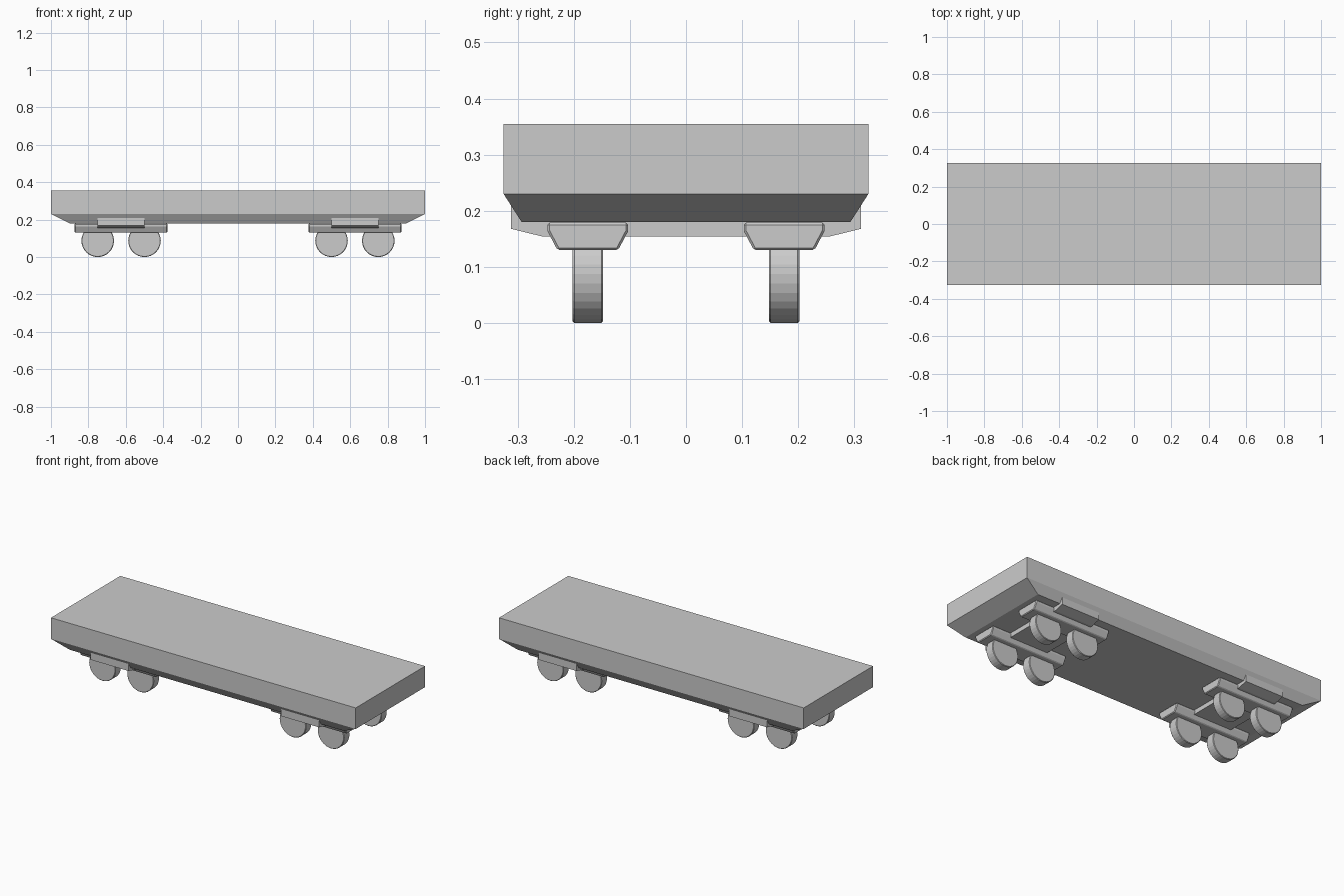
import bpy, bmesh, math
from mathutils import Matrix

if "Cube" in bpy.data.objects:
    bpy.data.objects.remove(bpy.data.objects["Cube"])


def finish(name, bm):
    bmesh.ops.recalc_face_normals(bm, faces=bm.faces)
    me = bpy.data.meshes.new(name)
    bm.to_mesh(me)
    bm.free()
    ob = bpy.data.objects.new(name, me)
    bpy.context.collection.objects.link(ob)
    return ob


def bevel(ob, width, angle=30):
    mod = ob.modifiers.new("bevel", 'BEVEL')
    mod.width = width
    mod.segments = 1
    mod.limit_method = 'ANGLE'
    mod.angle_limit = math.radians(angle)


def prism_x(name, profile, x0, x1):
    """Extrude a closed (y, z) profile from x0 to x1."""
    bm = bmesh.new()
    face = bm.faces.new([bm.verts.new((x0, y, z)) for y, z in profile])
    ext = bmesh.ops.extrude_face_region(bm, geom=[face])
    verts = [v for v in ext["geom"] if isinstance(v, bmesh.types.BMVert)]
    bmesh.ops.translate(bm, verts=verts, vec=(x1 - x0, 0, 0))
    return finish(name, bm)


def wheel(name, x, y):
    r = 0.087
    bm = bmesh.new()
    bmesh.ops.create_cone(bm, cap_ends=True, segments=32, radius1=r, radius2=r, depth=0.054,
                          matrix=Matrix.Translation((x, y, r)) @ Matrix.Rotation(math.pi / 2, 4, 'X'))
    bevel(finish(name, bm), 0.003)


# Deck: slab with a tapered underside
bm = bmesh.new()
rings = []
for hx, hy, z in [(0.90, 0.293, 0.18), (1.0, 0.325, 0.23), (1.0, 0.325, 0.355)]:
    rings.append([bm.verts.new((sx * hx, sy * hy, z))
                  for sx, sy in [(-1, -1), (1, -1), (1, 1), (-1, 1)]])
for a, b in zip(rings, rings[1:]):
    for i in range(4):
        j = (i + 1) % 4
        bm.faces.new((a[i], a[j], b[j], b[i]))
bm.faces.new(rings[0][::-1])
bm.faces.new(rings[-1])
finish("deck", bm)

# Bogies: one cross bolster, two side frames and four wheels at each end
bolster = [(-0.312, 0.212), (-0.312, 0.168), (-0.255, 0.154),
           (0.255, 0.154), (0.312, 0.168), (0.312, 0.212)]
frame = [(-0.072, 0.179), (-0.072, 0.164), (-0.054, 0.13),
         (0.054, 0.13), (0.072, 0.164), (0.072, 0.179)]
for end, sx in (("left", -1), ("right", 1)):
    cx = sx * 0.625
    prism_x(f"bolster_{end}", bolster, cx - 0.125, cx + 0.125)
    for side, sy in (("front", -1), ("back", 1)):
        cy = sy * 0.175
        ob = prism_x(f"side_frame_{end}_{side}", [(y + cy, z) for y, z in frame],
                     cx - 0.248, cx + 0.248)
        bevel(ob, 0.004, 40)
        for n, dx in (("outer", sx), ("inner", -sx)):
            wheel(f"wheel_{end}_{side}_{n}", cx + dx * 0.125, cy)
